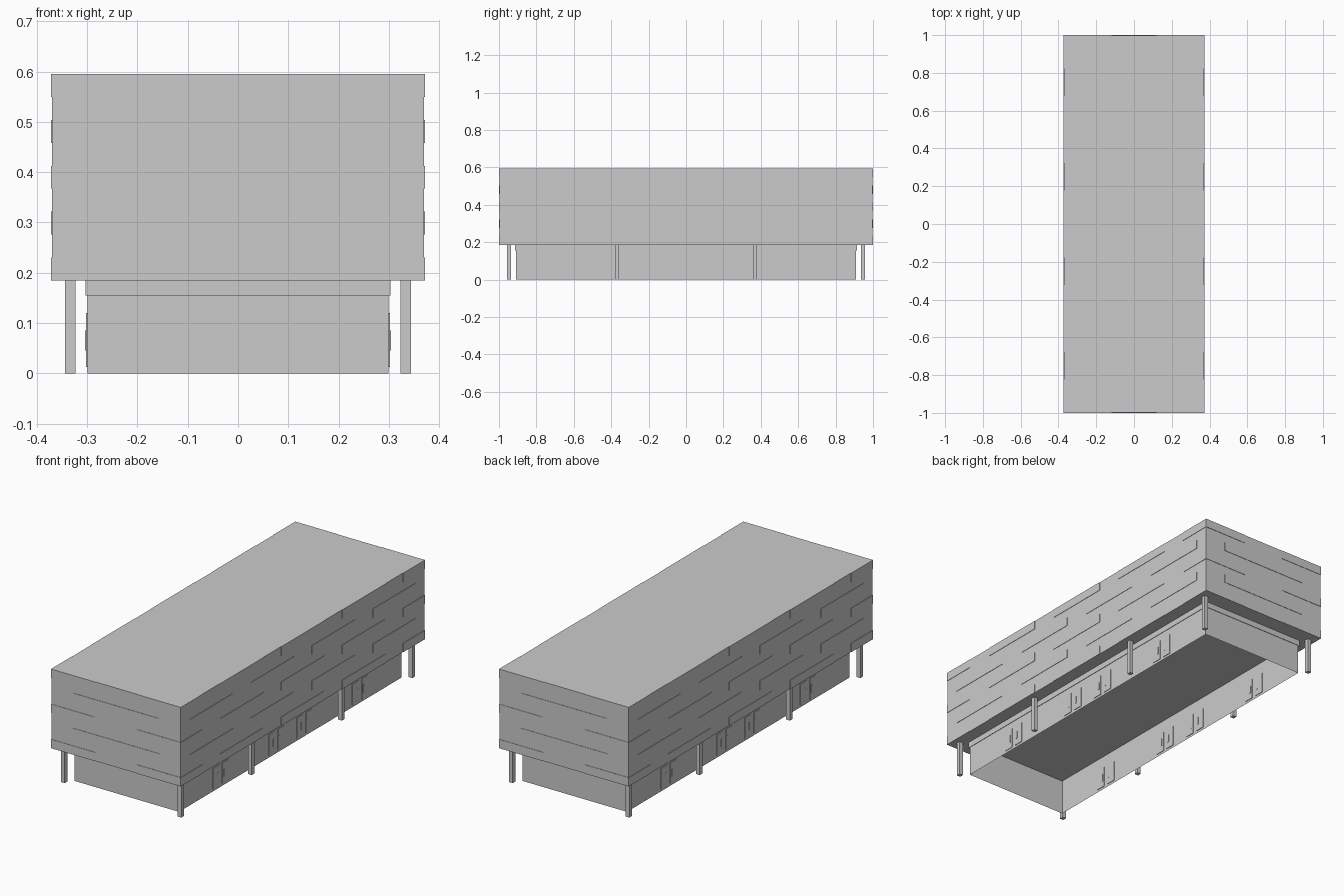
import bpy
import bmesh

cube = bpy.data.objects.get("Cube")
if cube:
    bpy.data.objects.remove(cube, do_unlink=True)

grey = bpy.data.materials.new("plain grey")
grey.use_nodes = True
tone = (0.6, 0.6, 0.6, 1)
grey.diffuse_color = tone
grey.node_tree.nodes["Principled BSDF"].inputs["Base Color"].default_value = tone


def add_box(bm, xs, ys, zs):
    """Add an axis-aligned box spanning the given ranges; return its faces."""
    made = bmesh.ops.create_cube(bm, size=1)["verts"]
    for v in made:
        for axis, (low, high) in enumerate((xs, ys, zs)):
            v.co[axis] = low if v.co[axis] < 0 else high
    return {f for v in made for f in v.link_faces}


def finish(name, bm):
    mesh = bpy.data.meshes.new(name)
    bm.to_mesh(mesh)
    bm.free()
    mesh.materials.append(grey)
    obj = bpy.data.objects.new(name, mesh)
    bpy.context.collection.objects.link(obj)
    return obj


def tube(name, half_x, half_y, zs):
    """Rectangular wall shell, open above and below."""
    bm = bmesh.new()
    faces = add_box(bm, (-half_x, half_x), (-half_y, half_y), zs)
    caps = [f for f in faces if abs(f.normal.z) > 0.5]
    bmesh.ops.delete(bm, geom=caps, context="FACES_ONLY")
    return finish(name, bm)


# Upper storeys
HALF_X, HALF_Y, SKIN = 0.37, 0.998, 0.002
BASE, TOP, ROWS = 0.185, 0.595, 9
bm = bmesh.new()
add_box(bm, (-HALF_X, HALF_X), (-HALF_Y, HALF_Y), (BASE, TOP))
finish("upper_block", bm)

# Staggered cladding strips, on every second row
bm = bmesh.new()
step = (TOP - BASE) / ROWS
out_x, out_y = HALF_X + SKIN, HALF_Y + SKIN
for row in range(0, ROWS, 2):
    zs = (TOP - (row + 1) * step, TOP - row * step)
    wraps = row % 4 == 0
    centres = (-1, -0.5, 0, 0.5, 1) if wraps else (-0.75, -0.25, 0.25, 0.75)
    ends = ((-out_x, -0.12), (0.12, out_x)) if wraps else ((-0.25, 0.25),)
    for side in (-1, 1):
        xs = sorted((side * HALF_X, side * out_x))
        for c in centres:
            ys = (max(c - 0.177, -HALF_Y), min(c + 0.177, HALF_Y))
            add_box(bm, xs, ys, zs)
        for span in ends:
            add_box(bm, span, sorted((side * HALF_Y, side * out_y)), zs)
finish("cladding_strips", bm)

# Ground floor walls and the band above them
WALL_X = 0.299
tube("ground_floor_walls", WALL_X, 0.91, (0, BASE))
band = tube("wall_band", 0.303, 0.915, (0.155, BASE))
solid = band.modifiers.new("thickness", "SOLIDIFY")
solid.thickness = 0.0035
solid.offset = -1

# Columns along both long sides
bm = bmesh.new()
for x in (-0.334, 0.334):
    for y in (-0.946, -0.369, 0.369, 0.946):
        add_box(bm, (x - 0.0105, x + 0.0105), (y - 0.0105, y + 0.0105), (0, BASE))
finish("columns", bm)

# Paired doors with upright pulls, set through the walls
doors, pulls = bmesh.new(), bmesh.new()
for x in (-WALL_X, WALL_X):
    for pair in (-0.571, -0.1145, 0.1145, 0.571):
        for side in (-1, 1):
            y = pair + side * 0.038
            add_box(doors, (x - 0.003, x + 0.003), (y - 0.0265, y + 0.0265), (0.013, 0.12))
            p = y - side * 0.012
            add_box(pulls, (x - 0.005, x + 0.005), (p - 0.004, p + 0.004), (0.045, 0.085))
finish("doors", doors)
finish("door_pulls", pulls)
